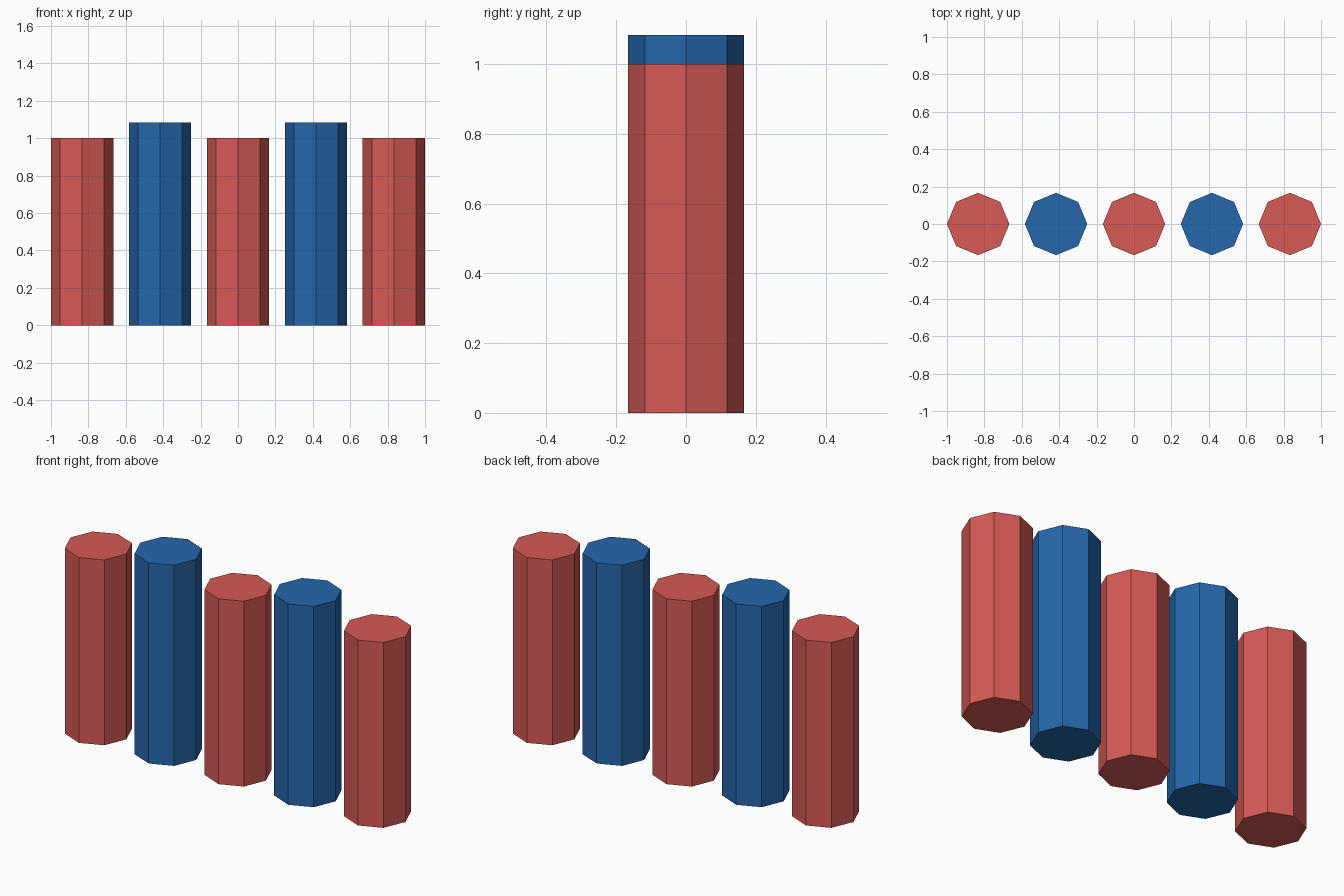
import bpy

if "Cube" in bpy.data.objects:
    bpy.data.objects.remove(bpy.data.objects["Cube"])

RADIUS = 1 / 6
SPACING = 5 / 12


def make_material(name, color):
    mat = bpy.data.materials.new(name)
    mat.diffuse_color = (*color, 1.0)
    mat.use_nodes = True
    mat.node_tree.nodes["Principled BSDF"].inputs["Base Color"].default_value = mat.diffuse_color
    return mat


red = make_material("soft red", (0.672, 0.102, 0.091))
blue = make_material("deep blue", (0.0185, 0.136, 0.413))


# Octagonal post with a corner on each axis, standing on the ground
def make_post(name, x, height, mat):
    bpy.ops.mesh.primitive_cylinder_add(
        vertices=8, radius=RADIUS, depth=height, location=(x, 0, height / 2))
    post = bpy.context.object
    post.name = name
    post.data.materials.append(mat)


# Row of five posts: short red ones alternating with taller blue ones
for i in range(5):
    x = (i - 2) * SPACING
    if i % 2 == 0:
        make_post(f"red_post_{i + 1}", x, 1.0, red)
    else:
        make_post(f"blue_post_{i + 1}", x, 13 / 12, blue)
